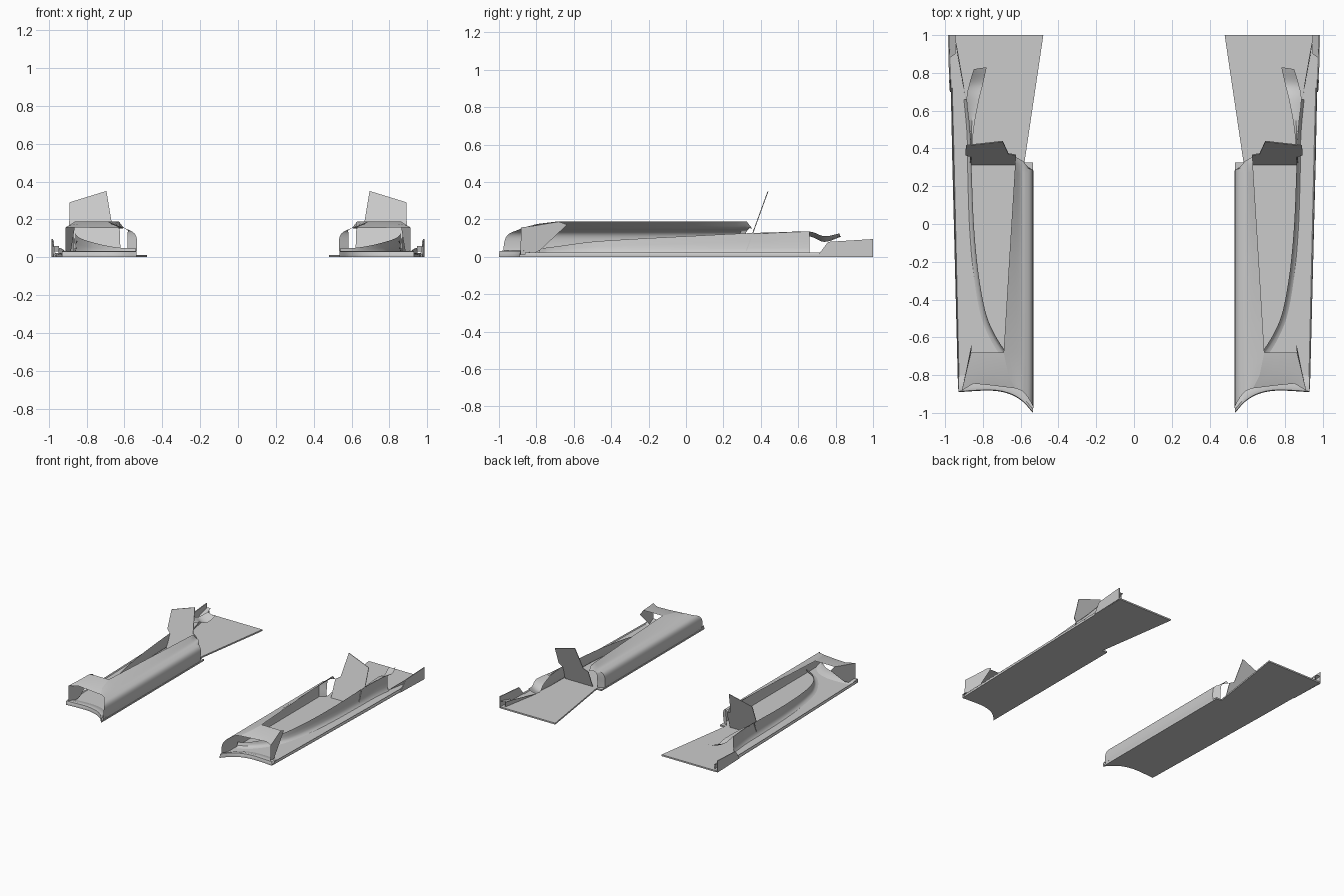
import bpy, bmesh
from mathutils import Vector


def finish(name, bm, smooth=True):
    """Make an object from bmesh and mirror it to the other side of the car."""
    bmesh.ops.remove_doubles(bm, verts=bm.verts, dist=1e-5)
    bmesh.ops.recalc_face_normals(bm, faces=bm.faces)
    me = bpy.data.meshes.new(name)
    bm.to_mesh(me)
    bm.free()
    ob = bpy.data.objects.new(name, me)
    bpy.context.collection.objects.link(ob)
    if smooth:
        bpy.ops.object.select_all(action='DESELECT')
        ob.select_set(True)
        bpy.context.view_layer.objects.active = ob
        bpy.ops.object.shade_smooth_by_angle(angle=0.6)
    ob.modifiers.new("mirror", 'MIRROR').use_axis[0] = True
    return ob


def curve(pts, n=6):
    """Catmull-Rom resampling of a few guide points."""
    p = [Vector(q) for q in pts]
    p = [2 * p[0] - p[1]] + p + [2 * p[-1] - p[-2]]
    out = []
    for i in range(1, len(p) - 2):
        a, b, c, d = p[i - 1:i + 3]
        for k in range(n):
            t = k / n
            out.append(0.5 * (2 * b + (c - a) * t + (2 * a - 5 * b + 4 * c - d) * t * t
                              + (3 * b - a - 3 * c + d) * t ** 3))
    return out + [p[-2]]


def loft(name, rows):
    bm = bmesh.new()
    vs = [[bm.verts.new(q) for q in r] for r in rows]
    for a, b in zip(vs, vs[1:]):
        for i in range(len(a) - 1):
            bm.faces.new((a[i], a[i + 1], b[i + 1], b[i]))
    return finish(name, bm)


def plate(name, pts, depth=(0, 0, 0)):
    """Flat polygon, extruded into a slab when a depth is given."""
    bm = bmesh.new()
    f = bm.faces.new([bm.verts.new(q) for q in pts])
    if any(depth):
        r = bmesh.ops.extrude_face_region(bm, geom=[f], use_keep_orig=True)
        bmesh.ops.translate(bm, vec=depth,
                            verts=[v for v in r["geom"] if isinstance(v, bmesh.types.BMVert)])
    return finish(name, bm, False)


# floor slabs
T = 0.012
front = curve([(0.535, -1.0, 0), (0.59, -0.94, 0), (0.66, -0.9, 0), (0.76, -0.882, 0), (0.93, -0.89, 0)])
plate("front_floor", front + [Vector((0.962, 0.325, 0)), Vector((0.535, 0.325, 0))], (0, 0, T))
plate("rear_floor", [(0.58, 0.325, 0), (0.962, 0.325, 0), (0.975, 1, 0), (0.48, 1, 0)], (0, 0, T))

# raised lip on the floor leading edge
loft("floor_front_lip", [[q + Vector((0, dy, z)) for q in front]
                         for dy, z in ((0, T), (0.004, 0.03), (0.02, 0.033), (0.06, 0.022), (0.09, T))])

# rounded inner shell: guide points across the section
def section(edge_x, edge_z, ys, inset=0.0):
    guide = [(0.538, 0.012), (0.533, 0.05), (0.535, 0.1), (0.548, 0.127), (0.575, 0.143), (0.6, 0.153)]
    pts = [(max(x, 0.533 + inset), y, z) for (x, z), y in zip(guide, ys)]
    return curve(pts + [(edge_x, ys[6], edge_z)], 4)

loft("inner_shell", [
    section(0.63, 0.155, [-0.97, -0.975, -0.965, -0.94, -0.9, -0.88, -0.87]),
    section(0.665, 0.175, [-0.8] * 7),
    section(0.69, 0.19, [-0.68] * 7),
    section(0.66, 0.19, [-0.18] * 7),
    section(0.632, 0.19, [0.27] * 7),
    section(0.629, 0.188, [0.28, 0.28, 0.285, 0.29, 0.3, 0.31, 0.325]),
    section(0.628, 0.15, [0.31, 0.31, 0.315, 0.32, 0.33, 0.34, 0.355], 0.05)])

# deck over the intake
loft("intake_deck", [
    [(0.63, -0.87, 0.155), (0.75, -0.855, 0.155), (0.85, -0.845, 0.157), (0.912, -0.882, 0.157)],
    [(0.665, -0.8, 0.175), (0.74, -0.79, 0.175), (0.84, -0.785, 0.176), (0.892, -0.8, 0.168)],
    [(0.69, -0.68, 0.19), (0.75, -0.68, 0.19), (0.81, -0.68, 0.19), (0.862, -0.68, 0.188)]])

# upright vane beside the intake
plate("intake_vane", [(0.912, -0.885, T), (0.912, -0.882, 0.157), (0.892, -0.8, 0.168),
                      (0.862, -0.68, 0.188), (0.86, -0.635, 0.172), (0.882, -0.78, 0.035), (0.9, -0.83, T)])

# undercut side wall sweeping from the intake back along the body
top = curve([(0.54, -0.78, 0.045), (0.62, -0.735, 0.05), (0.69, -0.66, 0.06), (0.75, -0.56, 0.074),
             (0.79, -0.45, 0.085), (0.825, -0.25, 0.097), (0.848, 0, 0.11), (0.86, 0.3, 0.125),
             (0.866, 0.48, 0.131), (0.885, 0.66, 0.135)])
rows = []
for i, q in enumerate(top):
    t = top[min(i + 1, len(top) - 1)] - top[max(i - 1, 0)]
    n = Vector((t.y, -t.x, 0)).normalized()
    d = 0.04 - 0.025 * i / len(top)
    rows.append([Vector((q.x, q.y, 0)) + n * d * s + Vector((0, 0, T + (q.z - T) * h))
                 for s, h in ((0, 1), (0.08, 0.6), (0.2, 0.3), (0.5, 0.1), (1, 0))])
loft("undercut_wall", rows)

# curled winglet at the tail of the wall
outer = curve([(0.864, 0.36, 0.127), (0.872, 0.52, 0.132), (0.886, 0.66, 0.135), (0.872, 0.74, 0.11), (0.848, 0.82, 0.125)])
inner = curve([(0.862, 0.36, 0.126), (0.846, 0.52, 0.128), (0.82, 0.66, 0.11), (0.8, 0.74, 0.08), (0.78, 0.83, 0.108)])
loft("tail_winglet", [[a, a.lerp(b, 0.5) - Vector((0, 0, 0.006)), b] for a, b in zip(outer, inner)])

# slanted fin closing the back of the pod
fin = [(0.62, 0.012), (0.868, 0.012), (0.868, 0.13), (0.892, 0.15), (0.89, 0.29), (0.695, 0.35), (0.665, 0.17), (0.625, 0.15)]
plate("rear_fin", [(x, 0.312 + (z - 0.01) * 0.364, z) for x, z in fin], (0, 0.005, 0))

# fences on the rear floor corner
plate("outer_fence", [(0.968, 0.7, 0), (0.972, 0.76, 0.08), (0.978, 1, 0.095), (0.978, 1, 0)], (0.007, 0, 0))
plate("inner_fence", [(0.888, 0.66, T), (0.945, 0.98, T), (0.945, 0.98, 0.05), (0.93, 0.9, 0.045)], (0.004, 0, 0))
plate("corner_flap", [(0.945, 0.9, 0.03), (0.975, 0.88, 0.03), (0.978, 1, 0.06), (0.945, 1, 0.06)])

# thin strip along the outer floor edge
loft("floor_edge_strip", [[(0.925, -0.86, T), (0.93, -0.86, 0.022), (0.932, -0.86, T)],
                          [(0.952, 0.33, T), (0.958, 0.33, 0.022), (0.962, 0.33, T)],
                          [(0.962, 0.72, T), (0.966, 0.72, 0.024), (0.97, 0.72, T)]])
